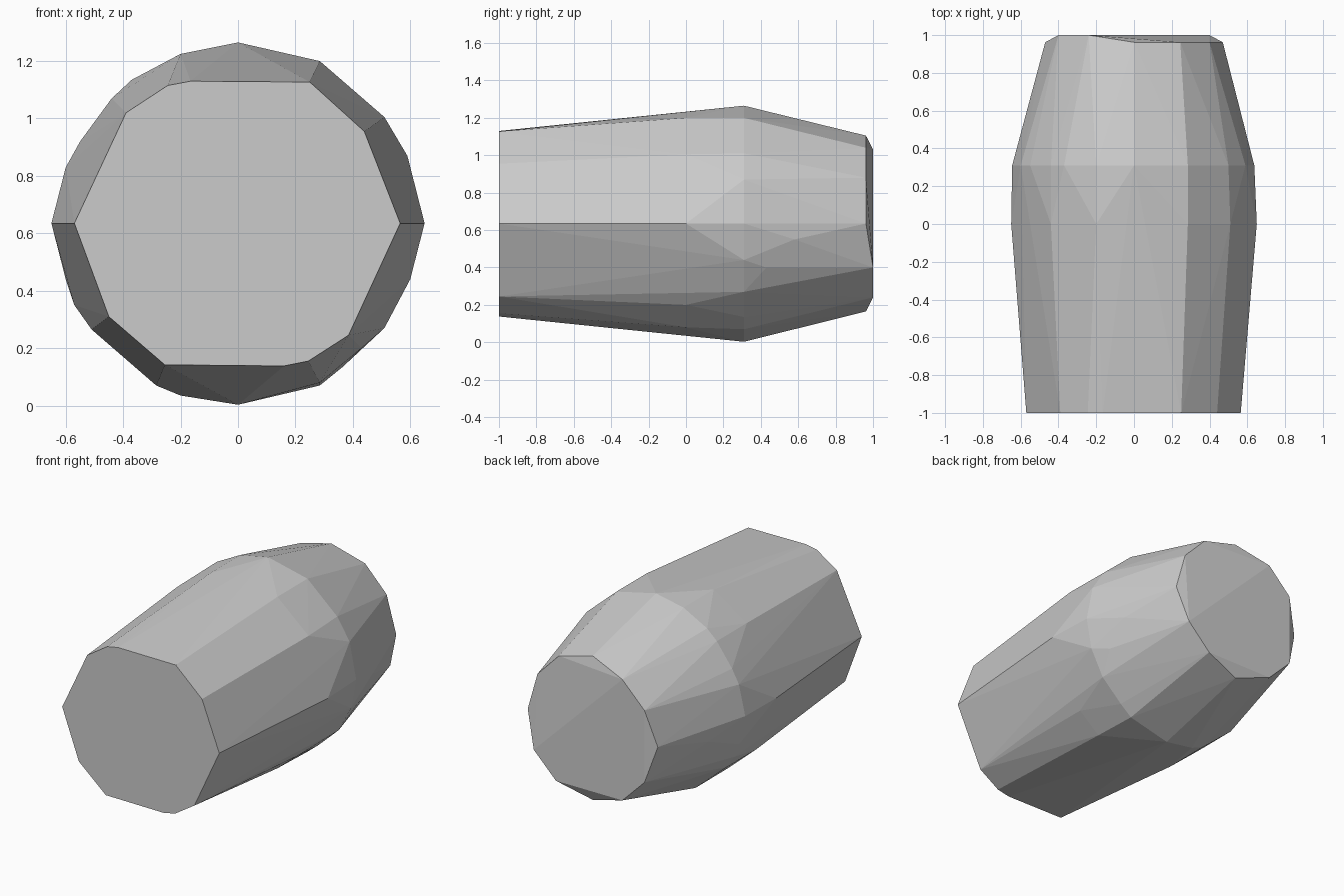
import bpy, bmesh

if "Cube" in bpy.data.objects:
    bpy.data.objects.remove(bpy.data.objects["Cube"])

# Faceted barrel: (x, z) cross-sections along y, skinned by a convex hull
def ring(y, pts):
    return [(x, y, z) for x, z in pts]

def mirrored(pts):
    return pts + [(-x, z) for x, z in pts if x]

# Large flat front end
front = ring(-1.0, [(-.57, .635), (-.39, 1.02), (-.245, 1.115), (-.165, 1.13),
                    (.25, 1.127), (.44, .955), (.565, .635), (.385, .245),
                    (.245, .155), (.16, .138), (-.255, .142), (-.45, .31)])

# Widest point of the sides
waist = ring(0.0, [(-.65, .635), (.65, .635), (.43, .2), (.51, 1.005), (.285, 1.2),
                   (-.44, 1.07), (-.2, 1.225), (-.51, .265), (-.285, .07), (.285, .08)])

# Widest point of the top and bottom
belly = ring(.31, mirrored([(0, 1.265), (.6, .44), (0, .003), (.285, .07)]) +
             [(.637, .635), (-.645, .635), (.285, 1.2), (.5, 1.01), (.55, .93), (.59, .87),
              (.51, .27), (.365, .135), (-.2, 1.225), (-.37, 1.135), (-.44, 1.07),
              (-.55, .92), (-.6, .83), (-.57, .35), (-.51, .265), (-.2, .035)])

# Shoulder corners and slightly chipped back end
shoulder = ring(.43, mirrored([(.555, .4)])) + ring(.58, mirrored([(.565, .55)]))
back = ring(1.0, mirrored([(.4, .4), (.24, .24)]) + [(-.4, .87), (-.24, 1.03)])
back_edge = ring(.962, mirrored([(0, 1.105), (0, .165), (.47, .635)]) +
                 [(.4, .88), (.245, 1.04)])

bm = bmesh.new()
for co in front + waist + belly + shoulder + back + back_edge:
    bm.verts.new(co)
bmesh.ops.remove_doubles(bm, verts=bm.verts[:], dist=1e-4)
bmesh.ops.convex_hull(bm, input=bm.verts[:])
loose = [v for v in bm.verts if not v.link_faces]
bmesh.ops.delete(bm, geom=loose, context='VERTS')
bmesh.ops.dissolve_limit(bm, angle_limit=.01, verts=bm.verts[:], edges=bm.edges[:])
bmesh.ops.recalc_face_normals(bm, faces=bm.faces[:])

mesh = bpy.data.meshes.new("faceted_barrel")
bm.to_mesh(mesh)
bm.free()
bpy.context.collection.objects.link(bpy.data.objects.new("faceted_barrel", mesh))
